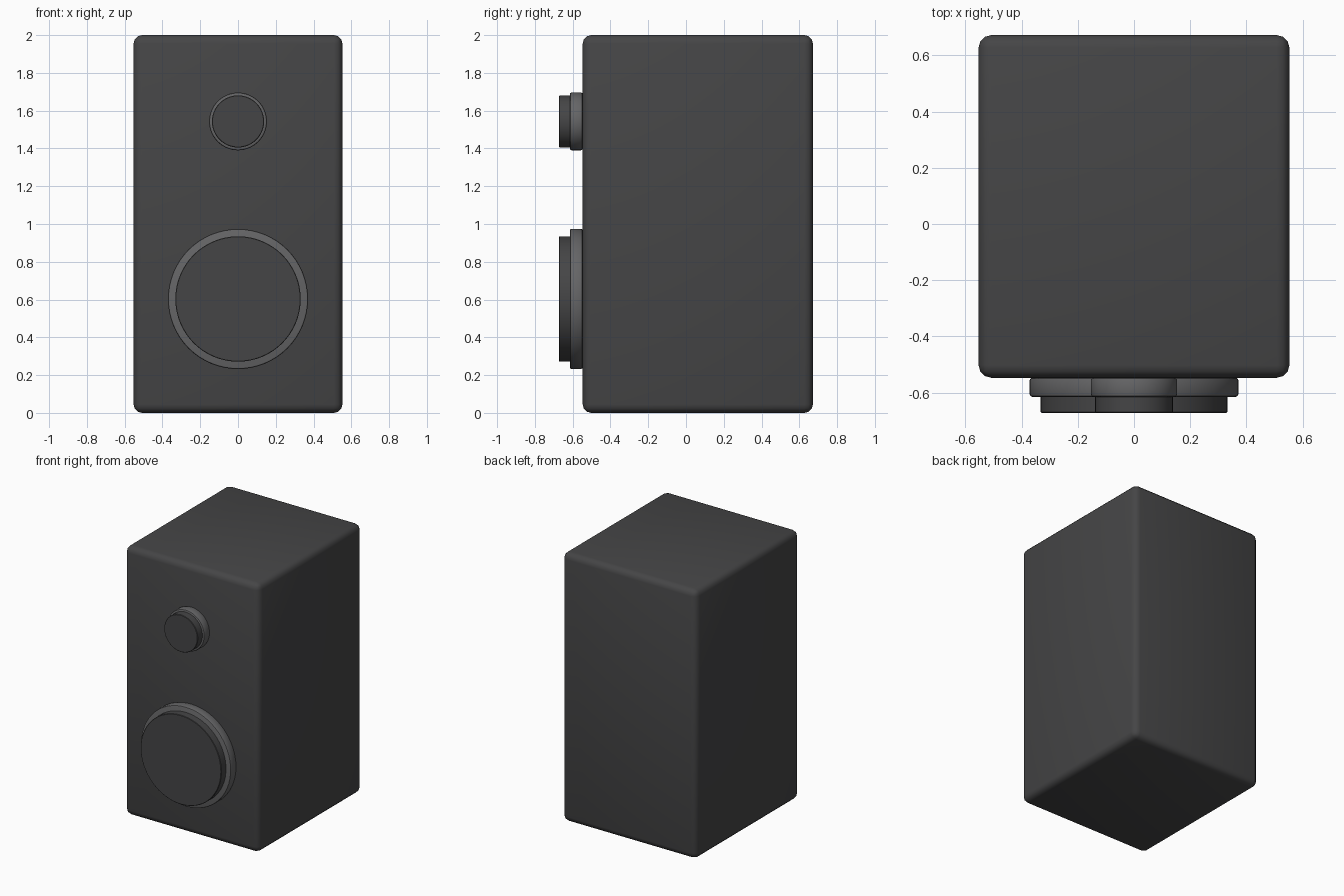
import bpy, math

if "Cube" in bpy.data.objects:
    bpy.data.objects.remove(bpy.data.objects["Cube"])

def material(name, v):
    m = bpy.data.materials.new(name)
    m.diffuse_color = (v, v, v * 1.03, 1)
    m.use_nodes = True
    m.node_tree.nodes["Principled BSDF"].inputs["Base Color"].default_value = m.diffuse_color
    return m

dark = material("dark_grey", 0.06)
trim = material("trim_grey", 0.13)

def finish(obj, name, mat, bevel, segments):
    obj.name = name
    obj.data.materials.append(mat)
    bpy.ops.object.transform_apply(location=False, rotation=True, scale=True)
    b = obj.modifiers.new("rounded_edges", 'BEVEL')
    b.width, b.segments = bevel, segments
    b.limit_method, b.angle_limit = 'ANGLE', math.radians(40)
    bpy.ops.object.modifier_apply(modifier=b.name)
    bpy.ops.object.shade_smooth_by_angle(angle=math.radians(35))

def disc(name, radius, z, y_front, y_back, mat, bevel, segments):
    bpy.ops.mesh.primitive_cylinder_add(
        vertices=64, radius=radius, depth=y_back - y_front,
        location=(0, (y_front + y_back) / 2, z), rotation=(math.pi / 2, 0, 0))
    finish(bpy.context.object, name, mat, bevel, segments)

# Cabinet
FRONT, BACK = -0.547, 0.672
bpy.ops.mesh.primitive_cube_add(size=1, location=(0, (FRONT + BACK) / 2, 1))
cabinet = bpy.context.object
cabinet.scale = (1.106, BACK - FRONT, 2)
finish(cabinet, "cabinet", dark, 0.045, 3)

# Drivers: surround ring with a protruding cone plug
for name, z, ring_r, cone_r in (("woofer", 0.603, 0.371, 0.332),
                                ("tweeter", 1.543, 0.153, 0.138)):
    disc(name + "_ring", ring_r, z, -0.615, FRONT, trim, 0.009, 2)
    disc(name + "_cone", cone_r, z, -0.672, -0.60, dark, 0.003, 1)
